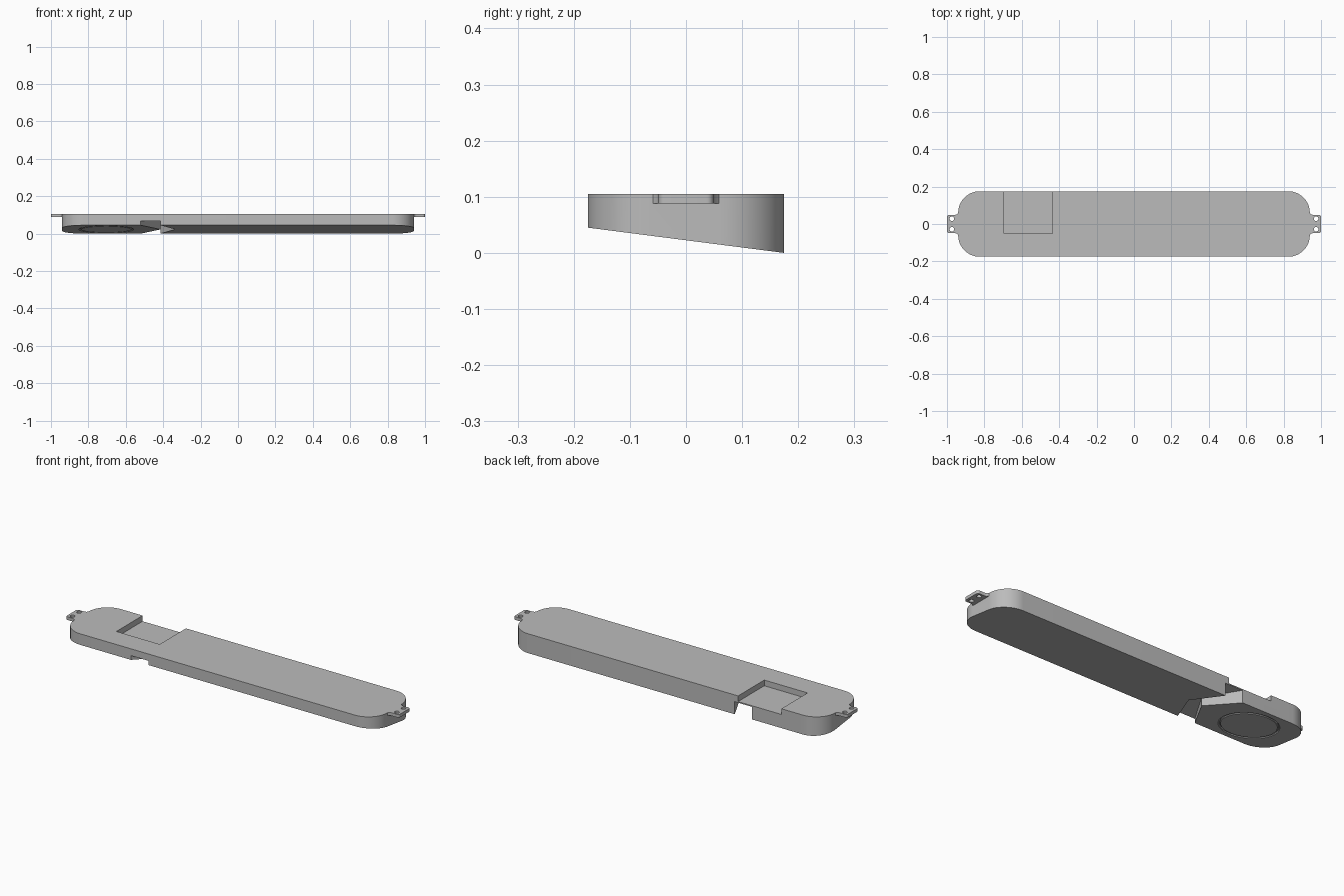
import bpy, bmesh
from math import sin, cos, pi, atan2

cube = bpy.data.objects.get("Cube")
if cube:
    bpy.data.objects.remove(cube, do_unlink=True)

HX, HY, TOP, FRONT_Z = 0.94, 0.175, 0.105, 0.045   # body half sizes and heights
CORNER = 0.115
TILT = FRONT_Z / (2 * HY)

grey = bpy.data.materials.new("plain_grey")
grey.use_nodes = True
COLOUR = (0.5, 0.5, 0.5, 1)
grey.diffuse_color = COLOUR
grey.node_tree.nodes["Principled BSDF"].inputs["Base Color"].default_value = COLOUR


def underside(y):
    return TILT * (HY - y)


def arc(cx, cy, r, start, end, steps):
    return [(cx + r * cos(start + (end - start) * i / steps),
             cy + r * sin(start + (end - start) * i / steps)) for i in range(steps + 1)]


def prism(name, outline, bottom, top):
    """Extrude an outline; bottom may be a height or a function of y."""
    bm = bmesh.new()
    low = bottom if callable(bottom) else (lambda y: bottom)
    lower = [bm.verts.new((x, y, low(y))) for x, y in outline]
    upper = [bm.verts.new((x, y, top)) for x, y in outline]
    bm.faces.new(lower)
    bm.faces.new(upper)
    n = len(outline)
    for i in range(n):
        j = (i + 1) % n
        bm.faces.new((lower[i], lower[j], upper[j], upper[i]))
    bmesh.ops.recalc_face_normals(bm, faces=bm.faces)
    mesh = bpy.data.meshes.new(name)
    bm.to_mesh(mesh)
    bm.free()
    mesh.materials.append(grey)
    obj = bpy.data.objects.new(name, mesh)
    bpy.context.collection.objects.link(obj)
    return obj


def combine(target, tool, operation):
    mod = target.modifiers.new(tool.name, "BOOLEAN")
    mod.operation, mod.solver, mod.object = operation, "EXACT", tool
    bpy.context.view_layer.objects.active = target
    bpy.ops.object.modifier_apply(modifier=mod.name)
    bpy.data.objects.remove(tool, do_unlink=True)


# Long rounded body with a sloping underside
outline = []
for k, (sx, sy) in enumerate([(1, 1), (-1, 1), (-1, -1), (1, -1)]):
    outline += arc(sx * (HX - CORNER), sy * (HY - CORNER), CORNER,
                   k * pi / 2, (k + 1) * pi / 2, 16)
body = prism("body", outline, underside, TOP)

# Shallow pocket in the top, open at the back
pocket = prism("pocket_cutter", [(-0.695, -0.05), (-0.435, -0.05), (-0.435, 0.3), (-0.695, 0.3)],
               0.074, 0.2)
combine(body, pocket, "DIFFERENCE")

# Chevron channel across the underside
reach = 2 * HY
channel = prism("channel_cutter",
                [(-0.625, -reach), (-0.495, -reach), (-0.335, 0),
                 (-0.495, reach), (-0.625, reach), (-0.415, 0)], -0.1, 0.068)
combine(body, channel, "DIFFERENCE")

# Round engraved line under the short end
bpy.ops.mesh.primitive_torus_add(major_radius=0.14, minor_radius=0.006, major_segments=64,
                                 minor_segments=8, location=(-0.705, 0, underside(0)),
                                 rotation=(-atan2(FRONT_Z, 2 * HY), 0, 0))
ring = bpy.context.object
ring.name = "ring_cutter"
ring.data.materials.append(grey)
combine(body, ring, "DIFFERENCE")

# Mounting tabs with two screw holes at each end
half = [(0.925, 0.07), (0.941, 0.058), (0.947, 0.052), (0.955, 0.049)]
half += arc(0.988, 0.037, 0.012, pi / 2, 0, 5)
for side, label in ((1, "left"), (-1, "right")):
    points = half + [(x, -y) for x, y in reversed(half)]
    tab = prism(label + "_tab", [(side * x, y) for x, y in points], 0.088, TOP)
    for y in (-0.028, 0.028):
        hole = prism("hole_cutter", arc(side * 0.974, y, 0.012, 0, 2 * pi, 24)[:-1], 0, 0.2)
        combine(tab, hole, "DIFFERENCE")
    combine(body, tab, "UNION")

# Smooth the rounded walls, keep the edges crisp
bpy.ops.object.select_all(action="DESELECT")
body.select_set(True)
bpy.context.view_layer.objects.active = body
bpy.ops.object.shade_smooth_by_angle(angle=pi / 6)
